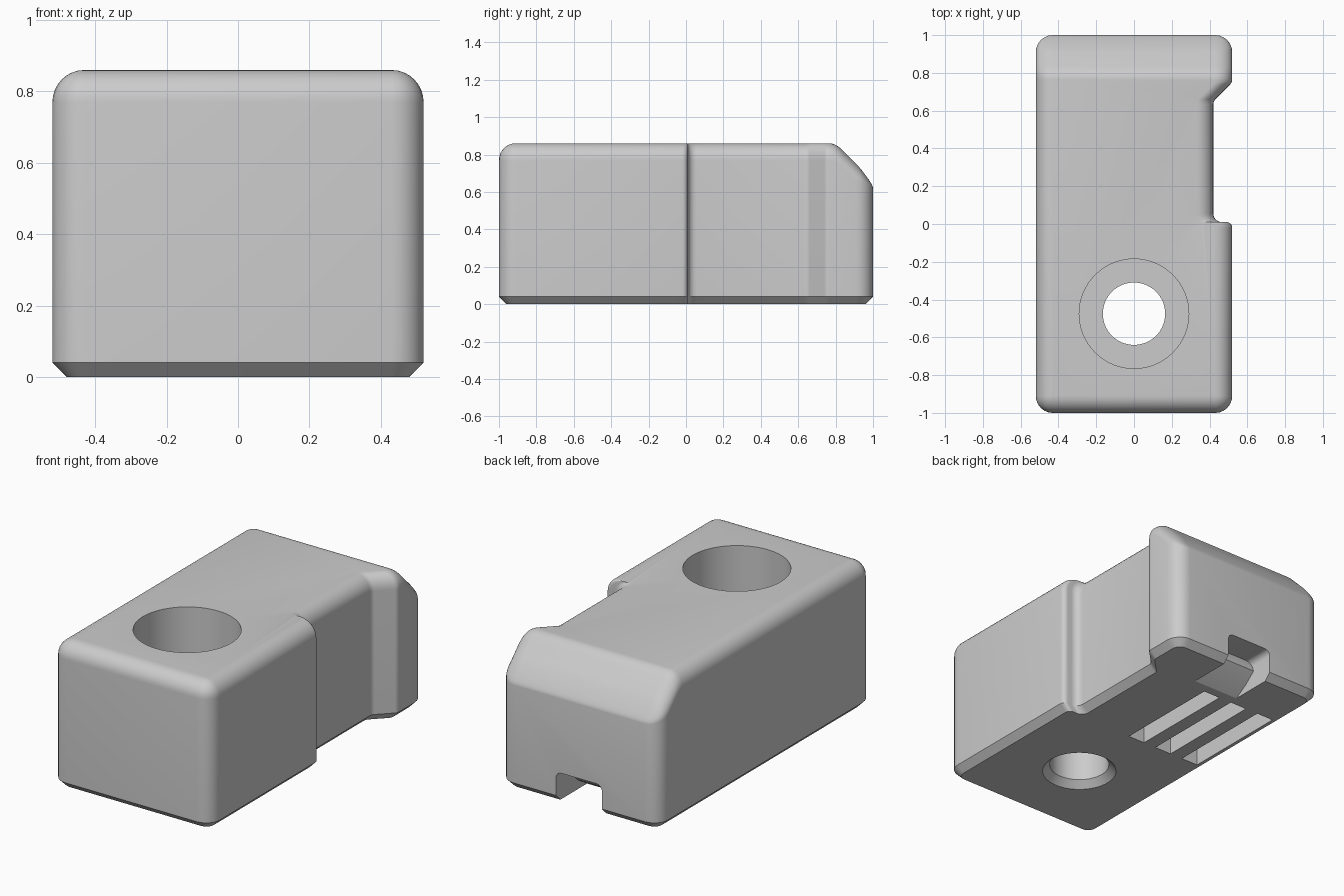
import bpy
import bmesh
from math import sin, cos, pi, radians
from mathutils import Vector, Matrix

if "Cube" in bpy.data.objects:
    bpy.data.objects.remove(bpy.data.objects["Cube"])

W, L, H = 0.52, 1.0, 0.86      # half width, half length, height
R, CH = 0.09, 0.04             # edge rounding, bottom chamfer
NOTCH = 0.42                   # side recess wall

grey = bpy.data.materials.new("light_grey")
grey.use_nodes = True
colour = (0.6, 0.6, 0.6, 1)
grey.diffuse_color = colour
grey.node_tree.nodes["Principled BSDF"].inputs["Base Color"].default_value = colour


def make_object(name, bm):
    bmesh.ops.recalc_face_normals(bm, faces=bm.faces)
    mesh = bpy.data.meshes.new(name)
    bm.to_mesh(mesh)
    bm.free()
    mesh.materials.append(grey)
    ob = bpy.data.objects.new(name, mesh)
    bpy.context.collection.objects.link(ob)
    return ob


def fillet(prev, corner, nxt, r, steps=6):
    """Points of a rounded corner."""
    a, b = (prev - corner).normalized(), (nxt - corner).normalized()
    half = a.angle(b) / 2
    centre = corner + (a + b).normalized() * (r / sin(half))
    t = r / (sin(half) / cos(half))
    start, end = corner + a * t - centre, corner + b * t - centre
    sweep = pi - 2 * half
    return [centre + (start * sin((1 - i / steps) * sweep) + end * sin(i / steps * sweep))
            / sin(sweep) for i in range(steps + 1)]


def footprint(d):
    """Outline inset by d; the recess only moves inward sideways."""
    outer = max(R - d, 0.003)
    w, l = W - d, L - d
    corners = [(-w, -l, outer), (w, -l, outer), (w, 0.01, 0.03), (NOTCH - d, 0.01, 0.045),
               (NOTCH - d, 0.65, 0.04), (w, 0.75, 0.04), (w, l, outer), (-w, l, outer)]
    pts = [Vector(c[:2]) for c in corners]
    n = len(pts)
    return [p for i in range(n)
            for p in fillet(pts[i - 1], pts[i], pts[(i + 1) % n], corners[i][2])]


def body_mesh():
    bm = bmesh.new()
    levels = [(CH, 0), (0, CH)]
    levels += [(R - R * cos(a), H - R + R * sin(a)) for a in [i * pi / 16 for i in range(9)]]
    rings = [[bm.verts.new((p.x, p.y, z)) for p in footprint(d)] for d, z in levels]
    for low, high in zip(rings, rings[1:]):
        for i in range(len(low)):
            bm.faces.new((low[i - 1], low[i], high[i], high[i - 1]))
    bm.faces.new(rings[0])
    bm.faces.new(rings[-1])
    # Sloping back of the top, with a soft crease
    soft = 0.035
    for i in range(7):
        y = 0.8 + soft * (i - 3) / 3
        bmesh.ops.bisect_plane(bm, geom=bm.verts[:] + bm.edges[:] + bm.faces[:], dist=1e-5,
                               plane_co=(0, y, 0), plane_no=(0, 1, 0))
    for v in bm.verts:
        if v.co.z > H / 2:
            s = v.co.y - 0.8
            if s >= soft:
                drop = s
            else:
                drop = max(s + soft, 0) ** 2 / (4 * soft)
            t = min(max((v.co.y - L + R) / R, 0), 1)
            v.co.z = H - drop - (H - v.co.z) * (1 - 0.55 * t)
    return bm


def cylinder(r1, r2, z1, z2):
    bm = bmesh.new()
    bmesh.ops.create_cone(bm, cap_ends=True, segments=64, radius1=r1, radius2=r2, depth=z2 - z1,
                          matrix=Matrix.Translation((0, -0.475, (z1 + z2) / 2)))
    return bm


def box(x1, x2, y1, y2, z1, z2):
    bm = bmesh.new()
    bmesh.ops.create_cube(bm, size=1)
    bmesh.ops.scale(bm, vec=(x2 - x1, y2 - y1, z2 - z1), verts=bm.verts)
    bmesh.ops.translate(bm, vec=((x1 + x2) / 2, (y1 + y2) / 2, (z1 + z2) / 2), verts=bm.verts)
    return bm


def catch_mesh():
    """Ramped catch opening at the bottom of the back."""
    profile = [(0.685, -0.02), (0.71, 0), (0.79, 0.05), (0.86, 0.11), (0.85, 0.14),
               (0.83, 0.18), (1.1, 0.18), (1.1, -0.02)]
    bm = bmesh.new()
    face = bm.faces.new([bm.verts.new((-0.15, y, z)) for y, z in profile])
    new = bmesh.ops.extrude_face_region(bm, geom=[face])["geom"]
    bmesh.ops.translate(bm, vec=(0.3, 0, 0), verts=[g for g in new if isinstance(g, bmesh.types.BMVert)])
    bmesh.ops.recalc_face_normals(bm, faces=bm.faces)
    top = [e for e in bm.edges if all(v.co.z > 0.17 for v in e.verts)
           and abs(e.verts[0].co.x - e.verts[1].co.x) < 0.01]
    bmesh.ops.bevel(bm, geom=top, offset=0.035, segments=5, profile=0.5, affect='EDGES')
    return bm


def cut(target, name, bm):
    cutter = make_object(name, bm)
    cutter.hide_render = True
    mod = target.modifiers.new(name, 'BOOLEAN')
    mod.operation = 'DIFFERENCE'
    mod.solver = 'EXACT'
    mod.object = cutter
    bpy.ops.object.select_all(action='DESELECT')
    bpy.context.view_layer.objects.active = target
    target.select_set(True)
    bpy.ops.object.modifier_apply(modifier=mod.name)
    bpy.data.objects.remove(cutter)


body = make_object("block_body", body_mesh())

# Screw hole: through bore, wide upper recess, countersunk underside
cut(body, "bore", cylinder(0.165, 0.165, -0.1, 0.6))
cut(body, "upper_recess", cylinder(0.29, 0.29, 0.32, 1.0))
cut(body, "countersink", cylinder(0.225, 0.165, -0.02, 0.04))

# Three slots under the body
for i in range(3):
    x = -0.018 - 0.193 * i
    cut(body, "slot", box(x - 0.055, x + 0.055, 0, 0.655, -0.1, 0.3))

cut(body, "catch_opening", catch_mesh())

bpy.ops.object.select_all(action='DESELECT')
bpy.context.view_layer.objects.active = body
body.select_set(True)
bpy.ops.object.shade_smooth_by_angle(angle=radians(30))
